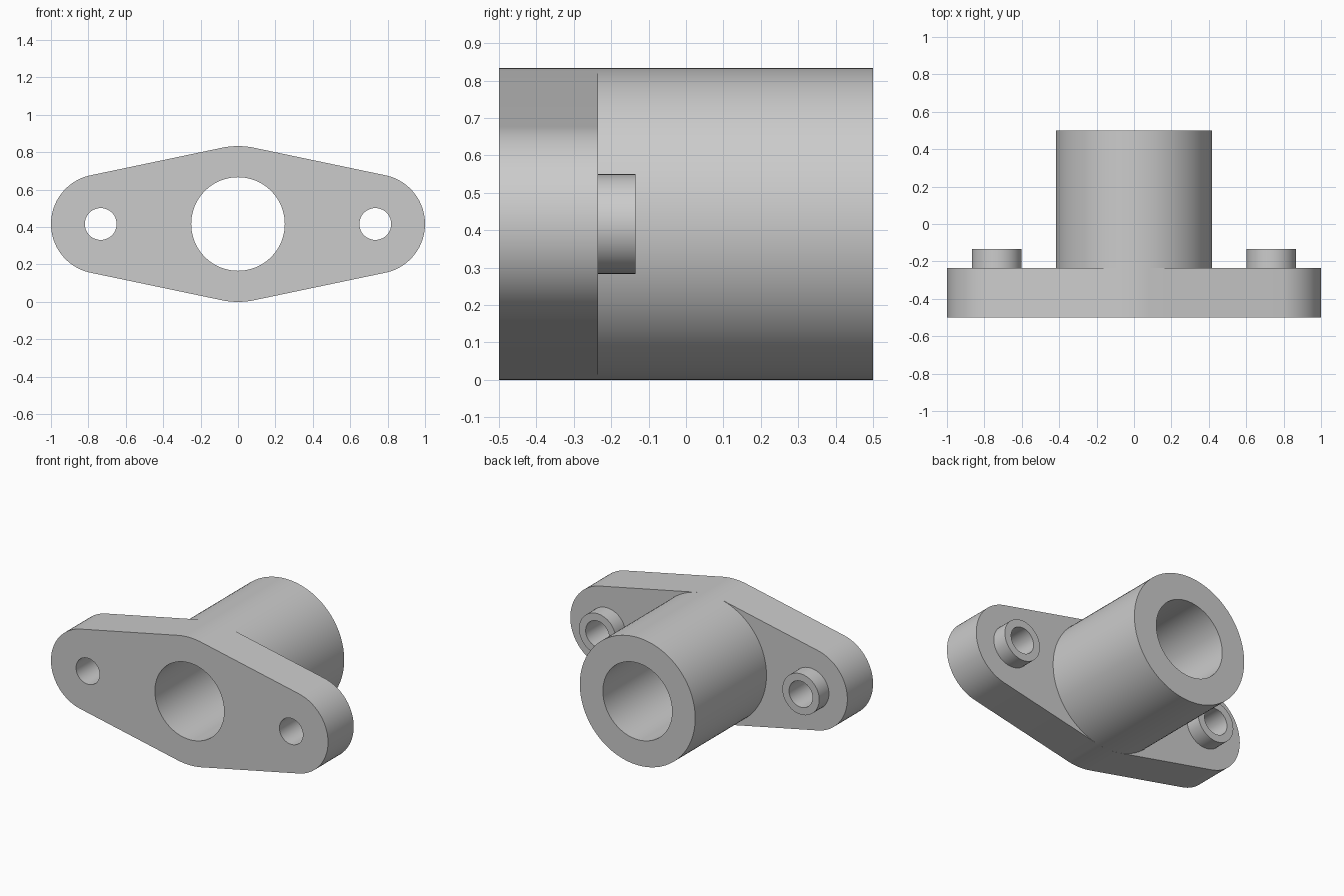
import bpy
import bmesh
from math import sin, cos, pi, asin, radians

cube = bpy.data.objects.get("Cube")
if cube:
    bpy.data.objects.remove(cube, do_unlink=True)

# Main dimensions
MID_Z = 0.4165
FRONT, FLANGE_BACK, BOSS_BACK, BACK = -0.5, -0.235, -0.135, 0.5
BARREL_R, BORE_R = 0.4165, 0.25
EAR_X, EAR_R = 0.734, 0.266
BOSS_R, BOLT_R = 0.133, 0.085

gray = bpy.data.materials.new("light gray")
gray.use_nodes = True
gray.diffuse_color = (0.6, 0.6, 0.6, 1)
gray.node_tree.nodes["Principled BSDF"].inputs["Base Color"].default_value = gray.diffuse_color


def arc(cx, radius, start, end, steps):
    """Points along an arc in the x-z plane, both ends included."""
    angles = [start + (end - start) * i / steps for i in range(steps + 1)]
    return [(cx + radius * cos(a), MID_Z + radius * sin(a)) for a in angles]


def circle(cx, radius, steps=96):
    return arc(cx, radius, 0, 2 * pi, steps)[:-1]


def extruded(name, loops, y0, y1):
    """Fill an outline with holes and extrude it along y."""
    bm = bmesh.new()
    for loop in loops:
        verts = [bm.verts.new((x, y0, z)) for x, z in loop]
        for a, b in zip(verts, verts[1:] + verts[:1]):
            bm.edges.new((a, b))
    bmesh.ops.triangle_fill(bm, edges=bm.edges[:], use_beauty=True)
    result = bmesh.ops.extrude_face_region(bm, geom=bm.faces[:], use_keep_orig=True)
    moved = [v for v in result["geom"] if isinstance(v, bmesh.types.BMVert)]
    bmesh.ops.translate(bm, verts=moved, vec=(0, y1 - y0, 0))
    bmesh.ops.recalc_face_normals(bm, faces=bm.faces[:])
    mesh = bpy.data.meshes.new(name)
    bm.to_mesh(mesh)
    bm.free()
    mesh.materials.append(gray)
    obj = bpy.data.objects.new(name, mesh)
    bpy.context.collection.objects.link(obj)
    bpy.ops.object.select_all(action="DESELECT")
    obj.select_set(True)
    bpy.context.view_layer.objects.active = obj
    bpy.ops.object.shade_smooth_by_angle(angle=radians(30))
    return obj


# Flange: large centre arc joined to two ear arcs by tangent lines
tilt = asin((BARREL_R - EAR_R) / EAR_X)
side = pi / 2 - tilt
outline = (arc(EAR_X, EAR_R, -side, side, 40)
           + arc(0, BARREL_R, side, pi - side, 12)
           + arc(-EAR_X, EAR_R, pi - side, pi + side, 40)
           + arc(0, BARREL_R, pi + side, 2 * pi - side, 12))
bolt_holes = [circle(s * EAR_X, BOLT_R, 48) for s in (-1, 1)]
extruded("flange", [outline, circle(0, BORE_R)] + bolt_holes, FRONT, FLANGE_BACK)

# Barrel behind the flange
extruded("barrel", [circle(0, BARREL_R), circle(0, BORE_R)], FLANGE_BACK, BACK)

# Raised ring around each bolt hole
for label, s in (("left", 1), ("right", -1)):
    extruded(label + "_bolt_boss",
             [circle(s * EAR_X, BOSS_R, 48), circle(s * EAR_X, BOLT_R, 48)],
             FLANGE_BACK, BOSS_BACK)
